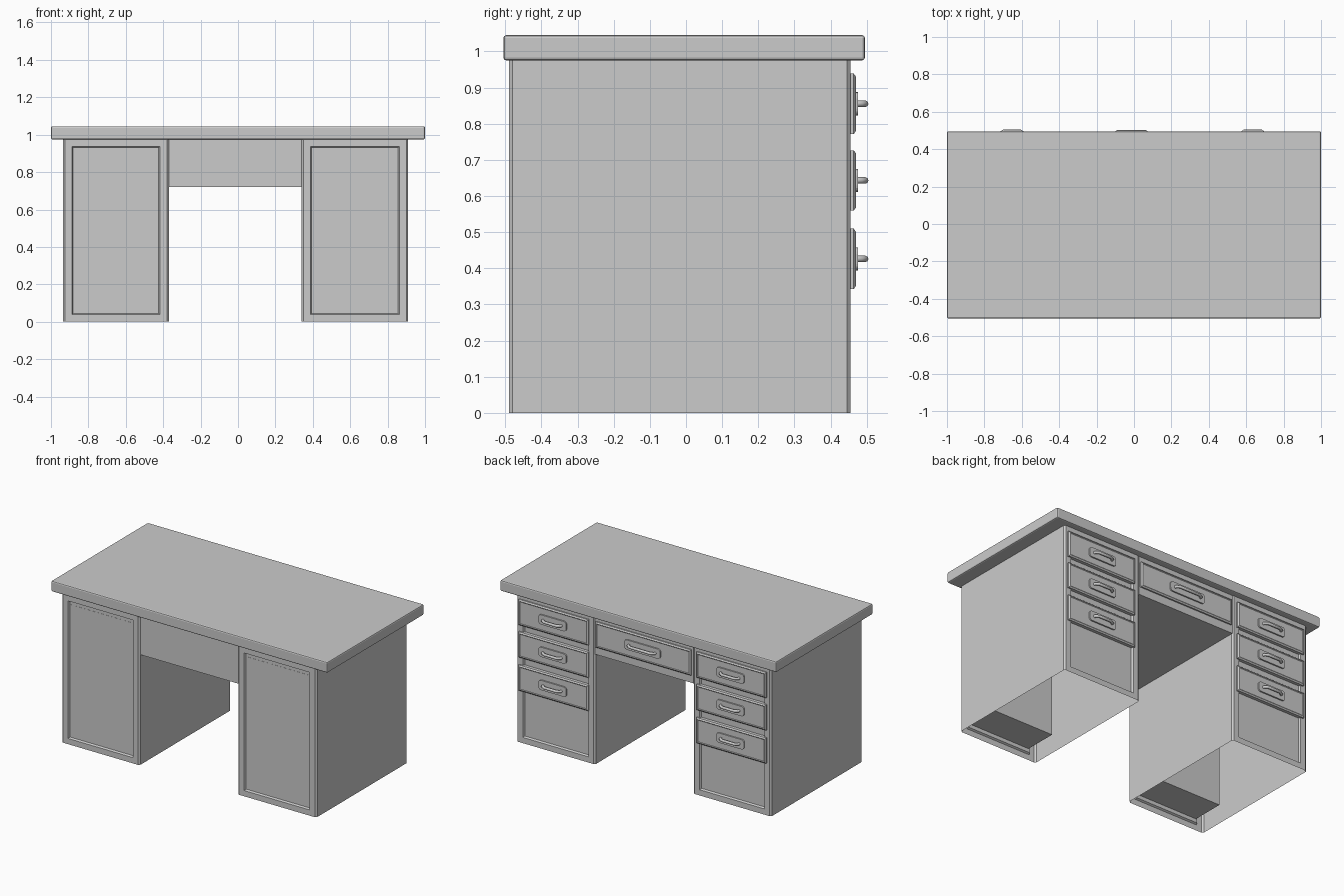
import bpy, bmesh
from mathutils import Vector

if "Cube" in bpy.data.objects:
    bpy.data.objects.remove(bpy.data.objects["Cube"])


def finish(name, bm, smooth=False):
    me = bpy.data.meshes.new(name)
    bm.to_mesh(me)
    bm.free()
    ob = bpy.data.objects.new(name, me)
    bpy.context.collection.objects.link(ob)
    return ob


def box_bm(x0, x1, y0, y1, z0, z1):
    bm = bmesh.new()
    bmesh.ops.create_cube(bm, size=1)
    for v in bm.verts:
        v.co = Vector((x1 if v.co.x > 0 else x0,
                       y1 if v.co.y > 0 else y0,
                       z1 if v.co.z > 0 else z0))
    return bm


def edges_along(bm, axis):
    return [e for e in bm.edges
            if abs((e.verts[0].co - e.verts[1].co).normalized()[axis]) > 0.99]


def facing(bm, y_sign):
    bm.normal_update()
    return [f for f in bm.faces if f.normal.y * y_sign > 0.99]


def box(name, *dims, bevel=0, segments=1):
    bm = box_bm(*dims)
    if bevel:
        bmesh.ops.bevel(bm, geom=bm.edges[:], offset=bevel, segments=segments,
                        affect='EDGES', profile=0.5)
    return finish(name, bm)


def pedestal(side, x0, x1):
    # open-bottomed shell with recessed panels front and back
    bm = box_bm(x0, x1, -0.49, 0.455, 0, 0.975)
    bm.normal_update()
    bmesh.ops.delete(bm, geom=[f for f in bm.faces if f.normal.z < -0.9],
                     context='FACES_ONLY')
    bmesh.ops.bevel(bm, geom=edges_along(bm, 2), offset=0.01, segments=1,
                    affect='EDGES')
    for s in (-1, 1):
        f = facing(bm, s)
        bmesh.ops.inset_region(bm, faces=f, thickness=0.053, use_boundary=True)
        bmesh.ops.inset_region(bm, faces=f, thickness=0.009, depth=-0.012,
                               use_boundary=True)
    finish(side + "_pedestal", bm)
    # thick front panel block reaching into the hollow pedestal
    box(side + "_front_panel", x0 + 0.062, x1 - 0.062, -0.479, -0.265, 0.068, 0.912)


def drawer(name, cx, cz, width, handle_w, y):
    h = 0.167
    # stepped drawer front
    bm = box_bm(cx - width / 2, cx + width / 2, y - 0.015, y + 0.008,
                cz - h / 2, cz + h / 2)
    f = facing(bm, 1)
    bmesh.ops.inset_region(bm, faces=f, thickness=0.012, depth=0.006)
    bmesh.ops.inset_region(bm, faces=f, thickness=0.006, depth=-0.003)
    finish(name + "_front", bm)
    # rounded backplate
    pw = handle_w + 0.07
    bm = box_bm(cx - pw / 2, cx + pw / 2, y + 0.005, y + 0.02,
                cz - 0.032, cz + 0.032)
    bmesh.ops.bevel(bm, geom=edges_along(bm, 1), offset=0.018, segments=4,
                    affect='EDGES', profile=0.5)
    finish(name + "_backplate", bm)
    # bent bar handle
    cu = bpy.data.curves.new(name + "_handle", 'CURVE')
    cu.dimensions = '3D'
    cu.bevel_depth = 0.009
    cu.bevel_resolution = 2
    cu.use_fill_caps = True
    w = handle_w / 2
    path = [(-w, 0.015), (-w, 0.028), (-w + 0.02, 0.04),
            (w - 0.02, 0.04), (w, 0.028), (w, 0.015)]
    sp = cu.splines.new('POLY')
    sp.points.add(len(path) - 1)
    for p, (px, py) in zip(sp.points, path):
        p.co = (cx + px, y + py, cz, 1)
    bpy.context.collection.objects.link(bpy.data.objects.new(name + "_handle", cu))


# desktop with softened edges
box("desktop", -1, 1, -0.505, 0.495, 0.975, 1.045, bevel=0.008, segments=2)

# pedestals
pedestal("left", -0.935, -0.37)
pedestal("right", 0.34, 0.91)

# box above the kneehole
box("center_box", -0.372, 0.342, -0.48, 0.452, 0.72, 0.976)

# drawers
for side, cx in (("left", -0.652), ("right", 0.635)):
    for i, cz in enumerate((0.855, 0.643, 0.426)):
        drawer(f"{side}_drawer_{i + 1}", cx, cz, 0.505, 0.13, 0.456)
drawer("center_drawer", -0.013, 0.855, 0.69, 0.19, 0.453)
